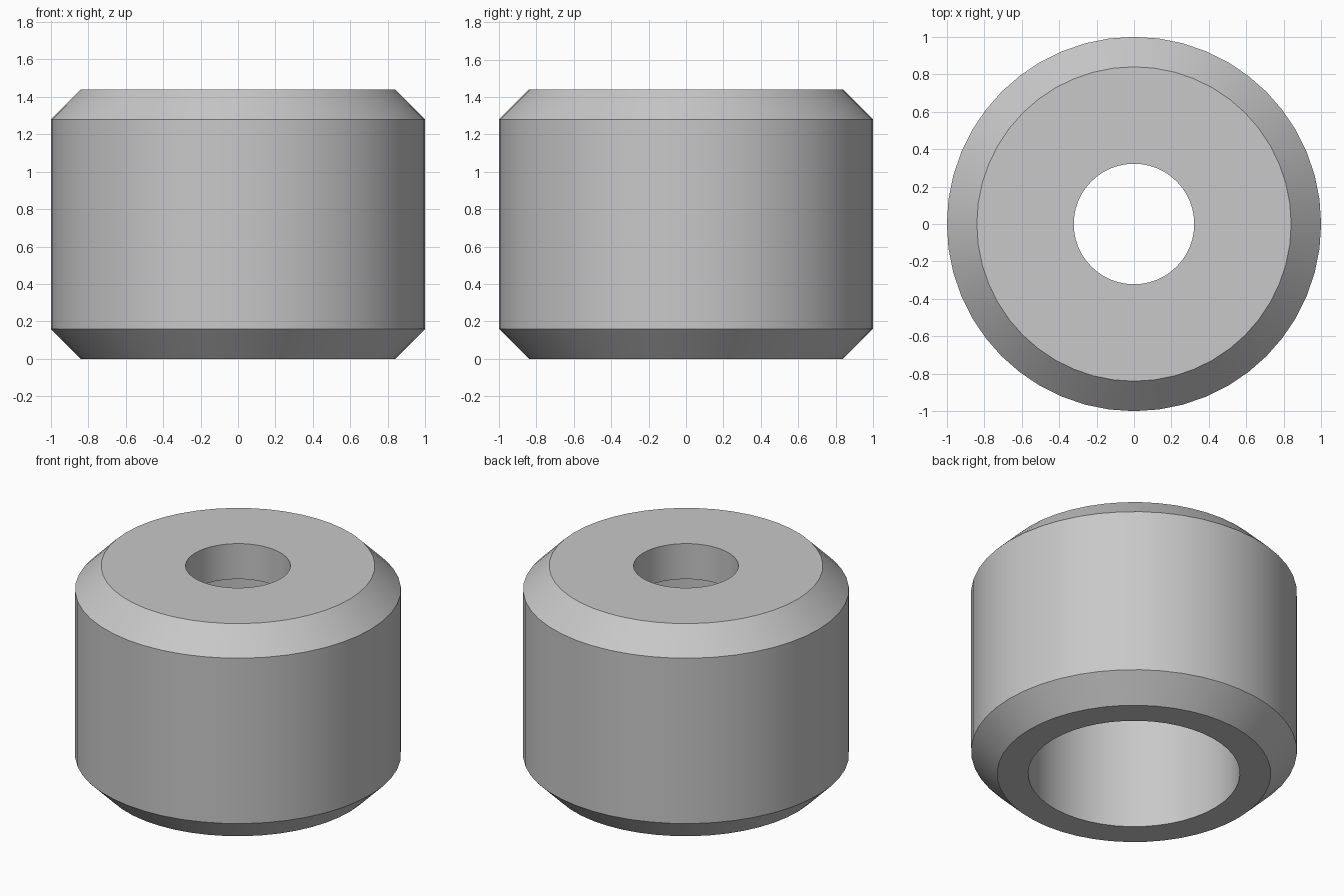
import bpy
import bmesh
import math
from mathutils import Matrix, Vector

cube = bpy.data.objects.get("Cube")
if cube:
    bpy.data.objects.remove(cube, do_unlink=True)

SEGMENTS = 48
HEIGHT = 1.44
CHAMFER = 0.16
HOLE_RADIUS = 0.322
BORE_RADIUS = 0.65
BORE_DEPTH = 1.2

# Plain grey finish
grey = bpy.data.materials.new("light_grey")
grey.use_nodes = True
colour = (0.58, 0.58, 0.58, 1)
grey.diffuse_color = colour
grey.node_tree.nodes["Principled BSDF"].inputs["Base Color"].default_value = colour


def lathe(name, profile, material):
    """Revolve a closed (radius, height) profile around the z axis."""
    bm = bmesh.new()
    rings = []
    for i in range(SEGMENTS):
        turn = Matrix.Rotation(math.tau * i / SEGMENTS, 3, "Z")
        rings.append([bm.verts.new(turn @ Vector((r, 0, z))) for r, z in profile])
    for i, ring in enumerate(rings):
        following = rings[(i + 1) % SEGMENTS]
        for j in range(len(profile)):
            k = (j + 1) % len(profile)
            bm.faces.new((ring[j], following[j], following[k], ring[k]))
    bmesh.ops.recalc_face_normals(bm, faces=bm.faces)
    mesh = bpy.data.meshes.new(name)
    bm.to_mesh(mesh)
    bm.free()
    mesh.materials.append(material)
    obj = bpy.data.objects.new(name, mesh)
    bpy.context.collection.objects.link(obj)
    bpy.ops.object.select_all(action="DESELECT")
    obj.select_set(True)
    bpy.context.view_layer.objects.active = obj
    bpy.ops.object.shade_smooth_by_angle(angle=math.radians(30))
    return obj


# Chamfered sleeve: wide blind bore below, narrow through hole at the top
lathe("chamfered_sleeve", [
    (BORE_RADIUS, 0),
    (1 - CHAMFER, 0),
    (1, CHAMFER),
    (1, HEIGHT - CHAMFER),
    (1 - CHAMFER, HEIGHT),
    (HOLE_RADIUS, HEIGHT),
    (HOLE_RADIUS, BORE_DEPTH),
    (BORE_RADIUS, BORE_DEPTH),
], grey)
